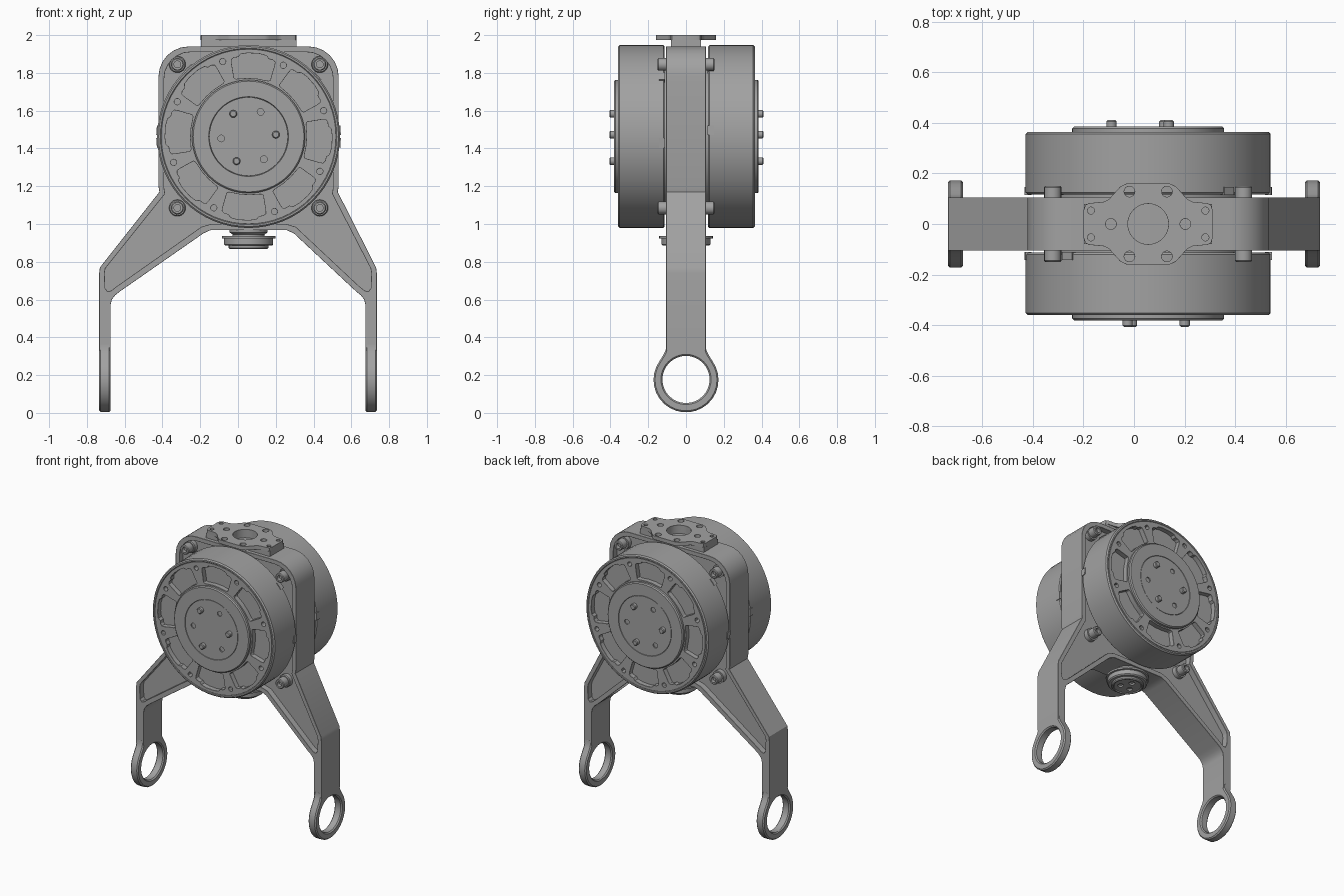
import bpy, bmesh
from math import cos, sin, radians, pi
from mathutils import Matrix

if "Cube" in bpy.data.objects:
    bpy.data.objects.remove(bpy.data.objects["Cube"])

CX, CZ = 0.056, 1.463                     # motor axis
T, R = Matrix.Translation, Matrix.Rotation
FRONT = R(radians(90), 4, 'X')            # local xy -> world xz, local z -> -y
SIDE = Matrix(((0, 0, 1, 0), (1, 0, 0, 0), (0, 1, 0, 0), (0, 0, 0, 1)))  # local xy -> world yz
GREY = bpy.data.materials.new("dark_grey")
GREY.diffuse_color = (0.36, 0.36, 0.36, 1)
GREY.use_nodes = True
GREY.node_tree.nodes["Principled BSDF"].inputs["Base Color"].default_value = GREY.diffuse_color


def finish(name, bm, m, bevel=0):
    bmesh.ops.remove_doubles(bm, verts=bm.verts, dist=1e-5)
    bmesh.ops.dissolve_limit(bm, angle_limit=0.01, verts=bm.verts, edges=bm.edges)
    bmesh.ops.recalc_face_normals(bm, faces=bm.faces)
    bm.transform(m)
    me = bpy.data.meshes.new(name)
    bm.to_mesh(me)
    bm.free()
    me.materials.append(GREY)
    me.shade_smooth()
    me.set_sharp_from_angle(angle=radians(30))
    ob = bpy.data.objects.new(name, me)
    bpy.context.collection.objects.link(ob)
    if bevel:
        mod = ob.modifiers.new("bevel", 'BEVEL')
        mod.width, mod.segments = bevel, 1
        mod.limit_method, mod.angle_limit = 'ANGLE', radians(50)
    return ob


def plate(name, loops, z0, z1, m, bevel=0):
    """Flat outline with holes, extruded from z0 to z1."""
    cu = bpy.data.curves.new(name, 'CURVE')
    cu.dimensions, cu.fill_mode, cu.extrude = '2D', 'BOTH', (z1 - z0) / 2
    for loop in loops:
        sp = cu.splines.new('POLY')
        sp.points.add(len(loop) - 1)
        for p, (x, y) in zip(sp.points, loop):
            p.co = (x, y, 0, 1)
        sp.use_cyclic_u = True
    tmp = bpy.data.objects.new("tmp", cu)
    bpy.context.collection.objects.link(tmp)
    me = bpy.data.meshes.new_from_object(
        tmp.evaluated_get(bpy.context.evaluated_depsgraph_get()))
    bpy.data.objects.remove(tmp)
    bm = bmesh.new()
    bm.from_mesh(me)
    bpy.data.meshes.remove(me)
    return finish(name, bm, m @ T((0, 0, (z0 + z1) / 2)), bevel)


def lathe(name, profile, m, n=64):
    """Spin (radius, z) points about local z."""
    bm = bmesh.new()
    rings = [[bm.verts.new((r * cos(2 * pi * i / n), r * sin(2 * pi * i / n), z))
              for i in range(n)] for r, z in profile]
    for a, b in zip(rings, rings[1:]):
        for i in range(n):
            j = (i + 1) % n
            bm.faces.new((a[i], a[j], b[j], b[i]))
    bm.faces.new(rings[0])
    bm.faces.new(rings[-1])
    return finish(name, bm, m)


def pin(name, x, y, r, z0, z1, m, n=16):
    c = min(0.005, (z1 - z0) / 3)
    return lathe(name, [(r, z0), (r, z1 - c), (r - c, z1)], m @ T((x, y, 0)), n)


def polar(r, deg):
    return r * cos(radians(deg)), r * sin(radians(deg))


def circle(r, x=0, y=0, n=16):
    return [(x + r * cos(2 * pi * i / n), y + r * sin(2 * pi * i / n)) for i in range(n)]


# Yoke: each side point is measured from the body centre ('B') or the world centre ('L')
def corner(w, top, r):
    return [('B', w - r + r * sin(radians(a)), top - r + r * cos(radians(a)))
            for a in range(0, 91, 15)]


def both_sides(pts):
    def side(s):
        return [(s * x + (CX if k == 'B' else 0), z) for k, x, z in pts]
    return side(1) + side(-1)[::-1]


outer = both_sides(corner(.477, 1.94, .16) + [
    ('B', .477, 1.2), ('B', .472, 1.17), ('L', .731, .77), ('L', .735, .74), ('L', .735, .33),
    ('L', .675, .33), ('L', .675, .57), ('L', .668, .6), ('L', .65, .623), ('L', .625, .643),
    ('B', .24, .95), ('B', .2, .968)])
pocket = both_sides(corner(.447, 1.91, .14) + [
    ('B', .447, 1.19), ('B', .442, 1.16), ('L', .702, .765), ('L', .706, .74), ('L', .703, .66),
    ('L', .69, .643), ('L', .672, .647), ('L', .642, .67), ('B', .25, .985), ('B', .2, 1.0)])
plate("yoke_rim", [outer, pocket], -.105, .105, FRONT, .007)
plate("yoke_web", [pocket], -.062, .062, FRONT)

# Corner bosses and bolts through the yoke
for s in (-1, 1):
    for z in (CZ - .378, CZ + .382):
        x = CX + s * .377
        pin("corner_boss", x, z, .044, -.095, .095, FRONT, 24)
        for face in (FRONT, R(pi, 4, 'Z') @ FRONT):
            fx = x if face is FRONT else -x
            lathe("corner_bolt", [(.034, .09), (.034, .145), (.029, .15), (.018, .15),
                                  (.018, .125)], face @ T((fx, z, 0)), 18)

# Ring feet at the ends of the legs
ring = [polar(.172, a) for a in range(-216, 37, 12)]
ring = [(x, z + .175) for x, z in ring]
ring += [(.118, .31), (.107, .335), (.105, .37), (-.105, .37), (-.107, .335), (-.118, .31)]
for x0 in (-.735, .675):
    plate("ring_foot", [ring, circle(.125, 0, .177, 32)], x0, x0 + .06, SIDE, .008)


# Two identical motors, the back one turned half round
def motor(label, m):
    lathe(label + "_motor_body",
          [(.40, .05), (.40, .115), (.477, .115), (.484, .122), (.484, .354), (.476, .362),
           (.467, .362), (.461, .356), (.461, .325)], m)
    holes = []
    half = [(.31, 5), (.31, 11), (.313, 16), (.32, 17.5), (.35, 17), (.40, 16.5), (.418, 16),
            (.425, 14), (.424, 11), (.438, 9), (.442, 4)]
    shape = half + [(r, -d) for r, d in half[::-1]]
    for k in range(8):
        a = -3.5 + 45 * k
        holes.append([polar(r, a + d) for r, d in shape])
        holes.append(circle(.016, *polar(.42, a + 22.5), 12))
    plate(label + "_motor_face", [circle(.463, n=64)] + holes, .325, .361, m, .005)
    lathe(label + "_motor_floor", [(.45, .3), (.45, .326)], m)
    lathe(label + "_motor_cap", [(.30, .34), (.30, .376), (.293, .383), (.211, .383),
                                 (.209, .374)], m)
    dimples = [circle(.018, *polar(.145, a), 12) for a in (64, 184, 304)]
    plate(label + "_motor_hub", [circle(.208, n=48)] + dimples, .36, .382, m)
    for a in (4, 124, 244):
        pin(label + "_hub_stud", *polar(.145, a), .02, .36, .408, m)
    for a in (-4, 41, 131, 176):
        tab = [polar(r, a + d) for r, d in ((.465, -3), (.489, -3), (.489, 3), (.465, 3))]
        plate(label + "_motor_tab", [tab], .112, .145, m)


AXIS = T((CX, 0.002, CZ))
motor("front", AXIS @ FRONT)
motor("back", AXIS @ R(pi, 4, 'Z') @ FRONT)

# Mounting flange on top
quarter = [(.255, .055), (.248, .075), (.235, .082), (.175, .088), (.155, .098), (.11, .148),
           (.085, .16)]
flange = (quarter + [(-x, y) for x, y in quarter[::-1]] +
          [(-x, -y) for x, y in quarter] + [(x, -y) for x, y in quarter[::-1]])
big = circle(.08, n=40)
small = [circle(.021, s * .147, 0) for s in (-1, 1)]
for sx in (-1, 1):
    for sy in (-1, 1):
        small += [circle(.014, sx * .226, sy * .053, 12), circle(.021, sx * .074, sy * .128)]
top = T((CX, 0, 0))
plate("top_flange", [flange, big] + small, 1.973, 2.0, top, .004)
base = [(.253, .08), (-.253, .08), (-.253, -.08), (.253, -.08)]
plate("flange_spacer", [base, big], 1.93, 1.975, top)

# Round connector underneath
lathe("connector_body", [(.10, 1.0), (.10, .955), (.085, .945), (.085, .937), (.142, .937),
                         (.142, .924), (.13, .922), (.13, .892), (.123, .885), (.105, .885),
                         (.105, .874), (.10, .868), (.092, .868), (.09, .885)], top, 48)
plate("connector_insert", [circle(.088, n=40)] +
      [circle(.02, *polar(.045, a), 12) for a in (90, 210, 330)], .873, .89, top)
